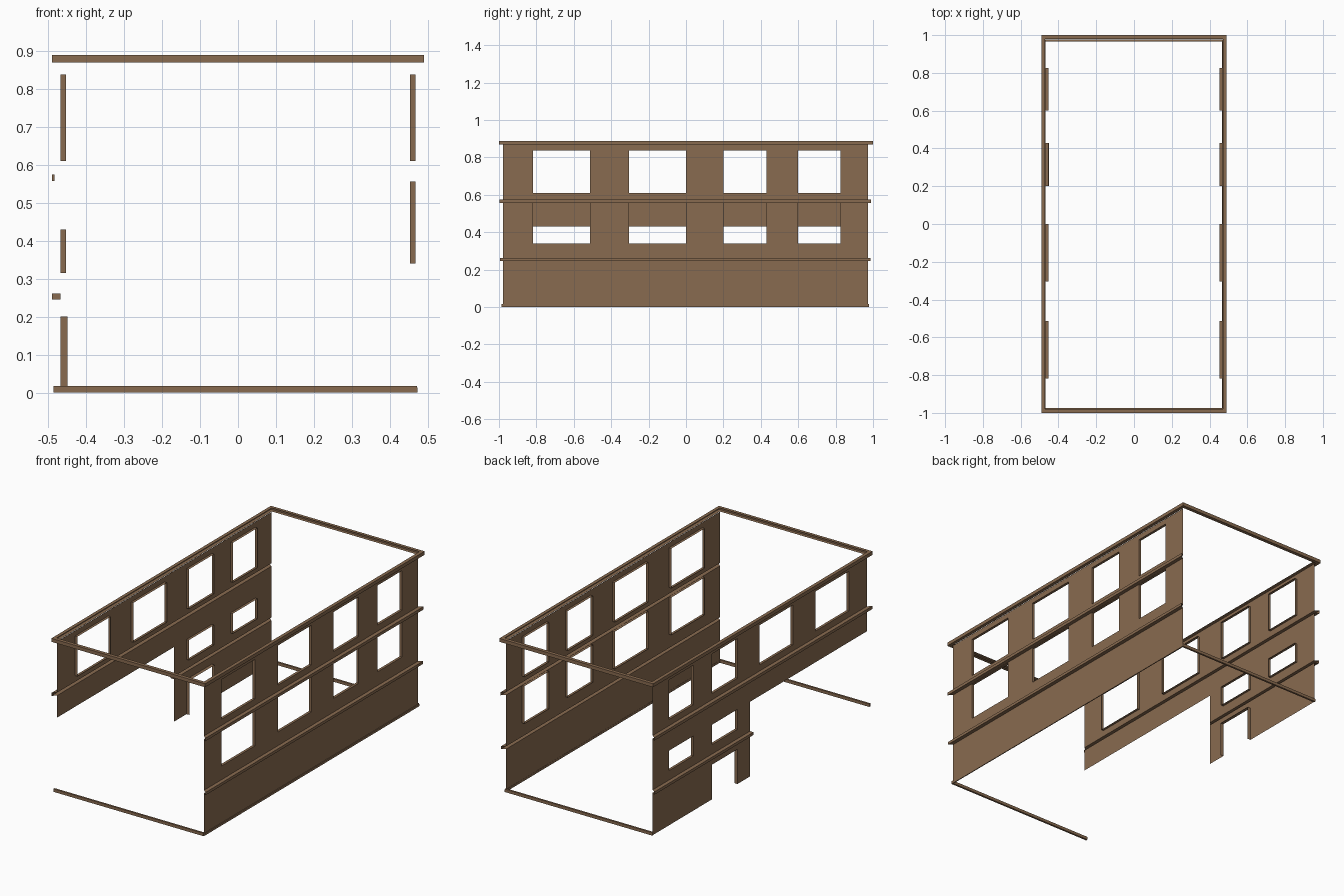
import bpy, bmesh
from mathutils import Vector

if "Cube" in bpy.data.objects:
    bpy.data.objects.remove(bpy.data.objects["Cube"])

brown = bpy.data.materials.new("brown_stone")
brown.diffuse_color = (0.25, 0.147, 0.08, 1)
brown.use_nodes = True
brown.node_tree.nodes["Principled BSDF"].inputs["Base Color"].default_value = brown.diffuse_color

WX = 0.468                      # wall plane
Y0, Y1 = -0.978, 0.972          # wall ends
TOP = 0.869
LEDGES = [(0.245, 0.261), (0.557, 0.574)]
BAYS = [(-0.817, -0.513), (-0.304, 0.0), (0.2, 0.43), (0.6, 0.825)]


def quad(bm, pts, out):
    """Add a face whose normal points along out."""
    pts = [Vector(p) for p in pts]
    n = (pts[1] - pts[0]).cross(pts[2] - pts[0])
    if n.dot(Vector(out)) < 0:
        pts.reverse()
    bm.faces.new([bm.verts.new(p) for p in pts])


def finish(bm, name):
    bmesh.ops.remove_doubles(bm, verts=bm.verts, dist=0.0005)
    me = bpy.data.meshes.new(name)
    bm.to_mesh(me)
    bm.free()
    me.materials.append(brown)
    ob = bpy.data.objects.new(name, me)
    bpy.context.collection.objects.link(ob)
    return ob


def wall(name, s, openings, voids):
    """Thin wall in the plane x = s*WX, with inward reveals around openings."""
    holes = voids + [o[:4] for o in openings]
    ys = sorted({Y0, Y1} | {v for h in holes for v in h[:2]})
    zs = sorted({0, TOP} | {v for h in holes for v in h[2:]})
    bm = bmesh.new()
    x = s * WX
    for a, b in zip(ys, ys[1:]):
        for c, d in zip(zs, zs[1:]):
            y, z = (a + b) / 2, (c + d) / 2
            if any(h[0] < y < h[1] and h[2] < z < h[3] for h in holes):
                continue
            quad(bm, [(x, a, c), (x, b, c), (x, b, d), (x, a, d)], (s, 0, 0))
    for a, b, c, d, depth in openings:
        i = s * (WX - depth)
        cy, cz = (a + b) / 2, (c + d) / 2
        for (p, q), (r, t) in [((a, c), (a, d)), ((b, c), (b, d)),
                               ((a, d), (b, d)), ((a, c), (b, c))]:
            if q == t == 0:
                continue            # no sill under the doorway
            quad(bm, [(x, p, q), (x, r, t), (i, r, t), (i, p, q)],
                 (0, cy - (p + r) / 2, cz - (q + t) / 2))
    return finish(bm, name)


def ledge(name, s, y0, y1, z0, z1, proj=0.022, iy0=Y0, iy1=Y1, cap=False):
    """Projecting string course, open towards the wall, mitred at its ends."""
    bm = bmesh.new()
    i, o = s * WX, s * (WX + proj)
    quad(bm, [(o, y0, z0), (o, y1, z0), (o, y1, z1), (o, y0, z1)], (s, 0, 0))
    for z, d in ((z0, -1), (z1, 1)):
        quad(bm, [(i, iy0, z), (i, iy1, z), (o, y1, z), (o, y0, z)], (0, 0, d))
    if cap:
        quad(bm, [(i, iy0, z0), (o, y0, z0), (o, y0, z1), (i, iy0, z1)], (0, -1, 0))
    return finish(bm, name)


def box(name, x0, x1, y0, y1, z0, z1):
    bm = bmesh.new()
    bmesh.ops.create_cube(bm, size=1)
    for v in bm.verts:
        v.co = ((x0 + x1) / 2 + v.co.x * (x1 - x0),
                (y0 + y1) / 2 + v.co.y * (y1 - y0),
                (z0 + z1) / 2 + v.co.z * (z1 - z0))
    return finish(bm, name)


# Long walls with their windows; ledges sit over slots in the walls
slots = [(Y0, Y1, a, b) for a, b in LEDGES]
upper = [(a, b, 0.61, 0.838, 0.015) for a, b in BAYS]
wall("right_wall", 1, upper + [(a, b, 0.34, 0.556, 0.015) for a, b in BAYS], slots)
WING = 0.085                    # left wall reaches the ground behind this y
wall("left_wall", -1,
     upper + [(a, b, 0.315, 0.43, 0.015) for a, b in BAYS[2:]]
     + [(*BAYS[2], 0, 0.2, 0.019)],
     slots + [(Y0, WING, 0, 0.43)])

# String courses
ledge("right_lower_ledge", 1, -0.995, 0.987, *LEDGES[0])
ledge("left_lower_ledge", -1, WING, 0.987, *LEDGES[0], iy0=WING, cap=True)
for s, side in ((1, "right"), (-1, "left")):
    ledge(side + "_upper_ledge", s, -0.998, 0.99, *LEDGES[1])
box("left_ledge_return", -0.49, -0.483, -0.998, -0.99, *LEDGES[1])

# Cornice ring: outer face, top and underside
bm = bmesh.new()
zb, zt = TOP, 0.889
outer = [(-0.49, -1), (0.49, -1), (0.49, 1), (-0.49, 1)]
inner = [(-0.47, -0.98), (0.47, -0.98), (0.47, 0.98), (-0.47, 0.98)]
for k in range(4):
    a, b, c, d = outer[k], outer[k - 1], inner[k - 1], inner[k]
    quad(bm, [(*a, zb), (*b, zb), (*b, zt), (*a, zt)], (a[0] + b[0], a[1] + b[1], 0))
    for z, n in ((zb, -1), (zt, 1)):
        quad(bm, [(*a, z), (*b, z), (*c, z), (*d, z)], (0, 0, n))
finish(bm, "cornice")

# Base strips
box("front_base_strip", -0.486, 0.471, -0.986, -0.975, 0, 0.017)
box("back_base_strip", -0.47, 0.471, 0.967, 0.978, 0, 0.017)
box("right_base_strip", WX - 0.001, 0.472, -0.984, 0.977, 0, 0.013)
